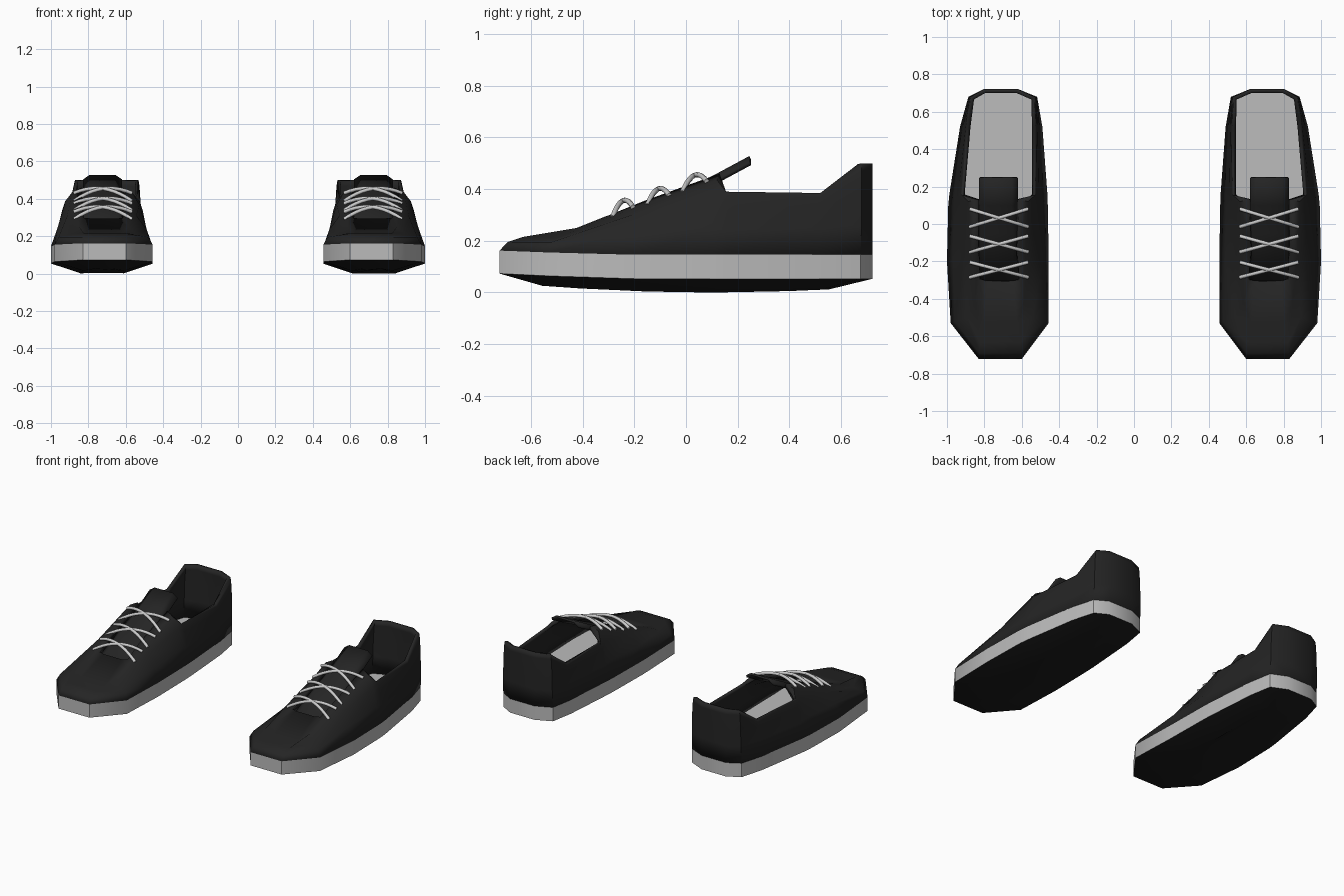
import bpy, bmesh, math

if "Cube" in bpy.data.objects:
    bpy.data.objects.remove(bpy.data.objects["Cube"])

# One entry per station from toe to heel (half of the outline):
# centre x, foot (half width, y), then four rising rows (half width, y, z)
STATIONS = [
    (.715, (.115, -.722), (.112, -.69, .195), (.11, -.63, .215), (.09, -.53, .207), (.07, -.31, .295)),
    (.718, (.262, -.53), (.24, -.52, .195), (.175, -.50, .210), (.13, -.42, .25), (.105, -.30, .298)),
    (.728, (.272, -.20), (.24, -.20, .235), (.185, -.18, .31), (.145, -.17, .34), (.105, -.16, .355)),
    (.727, (.266, .10), (.235, .10, .25), (.20, .11, .37), (.16, .12, .435), (.11, .13, .46)),
    (.725, (.262, .16), (.235, .16, .24), (.215, .16, .34), (.20, .158, .385), (.195, .155, .39)),
    (.710, (.22, .52), (.205, .52, .25), (.195, .52, .33), (.19, .52, .37), (.185, .52, .385)),
    (.702, (.185, .675), (.183, .68, .26), (.18, .68, .39), (.175, .68, .47), (.17, .68, .50)),
    (.712, (.09, .722), (.09, .722, .26), (.09, .722, .39), (.09, .722, .47), (.088, .722, .50)),
]


def material(name, v):
    m = bpy.data.materials.new(name)
    m.diffuse_color = (v, v, v, 1)
    m.use_nodes = True
    m.node_tree.nodes["Principled BSDF"].inputs["Base Color"].default_value = m.diffuse_color
    return m


BLACK = material("black_fabric", .018)
RUBBER = material("black_rubber", .012)
WHITE = material("sole_white", .5)
LACE = material("lace_white", .6)


def ring(fn):
    """Closed outline: inner side toe to heel, then outer side back to the toe."""
    pts = [(st[0], fn(st)) for st in STATIONS]
    return ([(cx - p[0], p[1], p[2]) for cx, p in pts] +
            [(cx + p[0], p[1], p[2]) for cx, p in reversed(pts)])


def finish(name, bm, mat, angle, thickness=0):
    """Make the object, thicken it inward and mirror it to the other foot."""
    me = bpy.data.meshes.new(name)
    bm.to_mesh(me)
    bm.free()
    me.materials.append(mat)
    me.shade_smooth()
    me.set_sharp_from_angle(angle=math.radians(angle))
    ob = bpy.data.objects.new(name, me)
    bpy.context.collection.objects.link(ob)
    if thickness:
        so = ob.modifiers.new("thickness", 'SOLIDIFY')
        so.thickness, so.offset = thickness, -1
    mi = ob.modifiers.new("other_foot", 'MIRROR')
    mi.use_mirror_merge = False
    return ob


def loft(rings, cap_bottom=False, cap_top=False):
    bm = bmesh.new()
    rows = [[bm.verts.new(p) for p in r] for r in rings]
    n = len(rows[0])
    for a, b in zip(rows, rows[1:]):
        for i in range(n):
            j = (i + 1) % n
            bm.faces.new((b[i], b[j], a[j], a[i]))
    if cap_bottom:
        bm.faces.new(rows[0])
    if cap_top:
        bm.faces.new(rows[-1][::-1])
    return bm


# Heights of the sole band, lifted a little at the toe
def lift(y, amount):
    return amount * max(0, (-y - .3) / .42)


def band_low(st):
    hw, y = st[1]
    return hw, y, .053 + lift(y, .02)


def band_high(st):
    hw, y = st[1]
    return hw, y, .146 + lift(y, .016)


def tread(st):
    hw, y = st[1]
    y *= .77
    return hw * .42, y, .06 * (y - .1) ** 2


# Upper: walls, toe, eyelet panels and heel collar in one shell
upper = loft([ring(band_high)] + [ring(lambda st, k=k: st[k]) for k in range(2, 6)])
finish("shoe_upper", upper, BLACK, 40, .022)

# Pale sole band, its top face is the insole
finish("sole_band", loft([ring(band_low), ring(band_high)], True, True), WHITE, 40)

# Black rounded tread below
finish("outsole", loft([ring(tread), ring(band_low)], True), RUBBER, 40)

# Tongue: arched strip under the laces
bm = bmesh.new()
rows = []
for y, z, hw in [(-.37, .228, .12), (-.05, .375, .12), (.10, .45, .105), (.245, .528, .105)]:
    rows.append([bm.verts.new((.724 + f * hw, y, z - d))
                 for f, d in [(-1, .025), (-.65, 0), (.65, 0), (1, .025)]])
for a, b in zip(rows, rows[1:]):
    for i in range(3):
        bm.faces.new((a[i], a[i + 1], b[i + 1], b[i]))
finish("tongue", bm, BLACK, 40, .014)

# Laces: three crossed pairs on each shoe, arching over the tongue
cu = bpy.data.curves.new("laces", 'CURVE')
cu.dimensions = '3D'
cu.bevel_depth = .01
cu.bevel_resolution = 2
cu.use_fill_caps = True
for y0, z0, y1, z1 in [(-.285, .29, -.205, .33), (-.15, .337, -.065, .375), (-.015, .387, .08, .43)]:
    for foot in (-1, 1):
        for cross in (-1, 1):
            sp = cu.splines.new('POLY')
            sp.points.add(10)
            for k, p in enumerate(sp.points):
                t = k / 10
                u = 2 * t - 1
                p.co = (foot * .722 + cross * .155 * u, y0 + (y1 - y0) * t,
                        z0 + (z1 - z0) * t + .045 * (1 - u * u), 1)
            sp.use_smooth = True
cu.materials.append(LACE)
bpy.context.collection.objects.link(bpy.data.objects.new("laces", cu))
